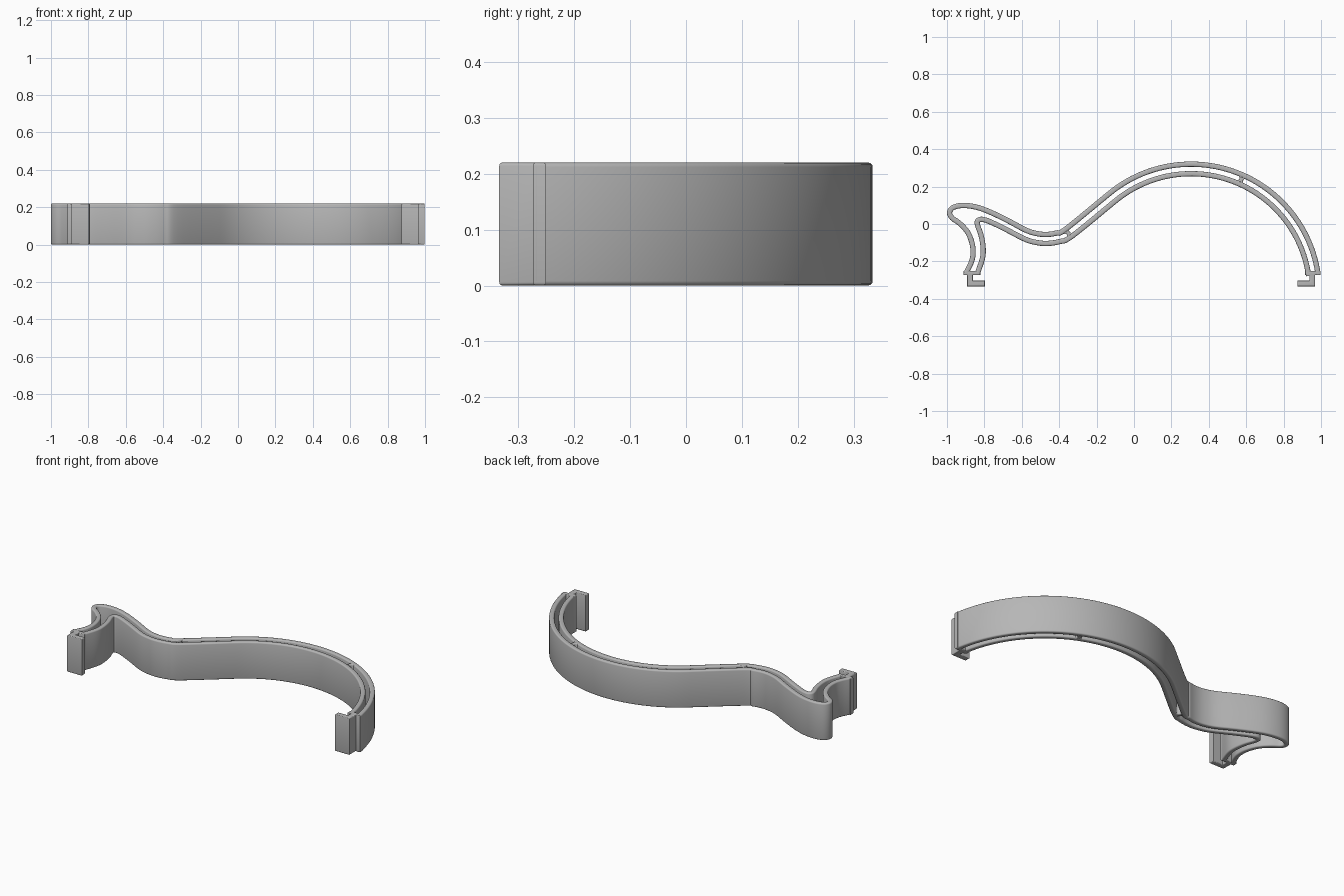
import bpy, bmesh, math
from mathutils import Vector

if "Cube" in bpy.data.objects:
    bpy.data.objects.remove(bpy.data.objects["Cube"], do_unlink=True)

HEIGHT, WALL, ROUND = 0.22, 0.028, 0.008
CENTRE = Vector((0.305, -0.366))
R_OUT, R_IN = 0.686, 0.635

grey = bpy.data.materials.new("plain grey")
grey.use_nodes = True
colour = (0.47, 0.47, 0.47, 1)
grey.diffuse_color = colour
grey.node_tree.nodes["Principled BSDF"].inputs["Base Color"].default_value = colour


def finish(name, bm):
    bmesh.ops.recalc_face_normals(bm, faces=bm.faces)
    mesh = bpy.data.meshes.new(name)
    bm.to_mesh(mesh)
    bm.free()
    obj = bpy.data.objects.new(name, mesh)
    bpy.context.collection.objects.link(obj)
    mesh.materials.append(grey)
    bpy.ops.object.select_all(action="DESELECT")
    obj.select_set(True)
    bpy.context.view_layer.objects.active = obj
    bpy.ops.object.shade_smooth_by_angle(angle=math.radians(35))


def polar(radius, degrees):
    a = math.radians(degrees)
    return CENTRE + radius * Vector((math.cos(a), math.sin(a)))


def smooth_path(points, steps=6):
    """Spline through the points."""
    p = [2 * points[0] - points[1]] + points + [2 * points[-1] - points[-2]]
    path = []
    for a, b, c, d in zip(p, p[1:], p[2:], p[3:]):
        for i in range(steps):
            t = i / steps
            path.append(0.5 * (2 * b + (c - a) * t + (2 * a - 5 * b + 4 * c - d) * t * t
                               + (3 * b - a - 3 * c + d) * t ** 3))
    return path + [points[-1]]


def section():
    """Rounded upright rectangle as (sideways, height) pairs."""
    w, h = WALL / 2 - ROUND, HEIGHT / 2 - ROUND
    ring = []
    for k, (sx, sz) in enumerate(((1, 1), (-1, 1), (-1, -1), (1, -1))):
        for i in range(4):
            a = math.radians(90 * k + 30 * i)
            ring.append((sx * w + ROUND * math.cos(a),
                         HEIGHT / 2 + sz * h + ROUND * math.sin(a)))
    return ring


def wall(name, radius, tail):
    """Large arc, then a curved tail, swept with the wall section."""
    path = [polar(radius, 8 + 122 * i / 48) for i in range(48)]
    path += smooth_path([polar(radius, 130)] + [Vector(t) for t in tail])
    bm = bmesh.new()
    rings = []
    for i, p in enumerate(path):
        d = path[min(i + 1, len(path) - 1)] - path[max(i - 1, 0)]
        side = Vector((-d.y, d.x)).normalized()
        rings.append([bm.verts.new((*(p + side * s), z)) for s, z in section()])
    for a, b in zip(rings, rings[1:]):
        for j in range(len(a)):
            k = (j + 1) % len(a)
            bm.faces.new((a[j], a[k], b[k], b[j]))
    bm.faces.new(rings[0])
    bm.faces.new(rings[-1])
    finish(name, bm)


def prism(name, outline):
    """Upright prism with rounded top and bottom rims."""
    bm = bmesh.new()
    base = bm.faces.new([bm.verts.new((x, y, 0)) for x, y in outline])
    top = bmesh.ops.extrude_face_region(bm, geom=[base], use_keep_orig=True)
    for v in top["geom"]:
        if isinstance(v, bmesh.types.BMVert):
            v.co.z = HEIGHT
    bmesh.ops.recalc_face_normals(bm, faces=bm.faces)
    rims = [e for e in bm.edges if abs(e.verts[0].co.z - e.verts[1].co.z) < 1e-5]
    bmesh.ops.bevel(bm, geom=rims, offset=0.006, segments=3, profile=0.5, affect="EDGES")
    finish(name, bm)


# Two parallel walls of the strap
wall("outer_wall", R_OUT, [
    (-.366, -.028), (-.414, -.048), (-.467, -.056), (-.521, -.051), (-.58, -.032),
    (-.676, .019), (-.772, .065), (-.847, .091), (-.916, .099), (-.967, .088),
    (-.986, .062), (-.973, .033), (-.932, .003), (-.889, -.045), (-.865, -.107),
    (-.861, -.166), (-.873, -.212), (-.898, -.262)])
wall("inner_wall", R_IN, [
    (-.33, -.064), (-.398, -.094), (-.467, -.104), (-.526, -.098), (-.585, -.08),
    (-.692, -.025), (-.772, .013), (-.814, .025), (-.836, .016), (-.836, -.008),
    (-.818, -.059), (-.807, -.123), (-.81, -.182), (-.836, -.262)])


# Cross webs that flare where they meet the walls
def web(name, start, end):
    start, end = Vector(start), Vector(end)
    across = (end - start).normalized()
    along = Vector((-across.y, across.x))
    left, right = [], []
    for i in range(9):
        t = i / 4 - 1
        half = 0.011 + 0.013 * (1 - math.sqrt(max(0, 1 - t * t)))
        p = (start + end) / 2 + across * t * 0.015
        left.append(p + along * half)
        right.append(p - along * half)
    prism(name, left + right[::-1])


web("front_web", polar(R_OUT, 66), polar(R_IN, 66))
web("dip_web", (-.368, -.031), (-.335, -.068))


# End caps with a neck and a hooked foot plate
def foot(name, x, inward, cap_out, cap_in):
    outline = [(cap_in, -.25), (cap_in, -.274), (.032, -.274), (.032, -.302),
               (.096, -.302), (.096, -.334), (0, -.334), (0, -.274),
               (-cap_out, -.274), (-cap_out, -.25)]
    prism(name, [(x + inward * u, y) for u, y in outline])


foot("left_foot", .969, -1, .029, .054)
foot("right_foot", -.893, 1, .019, .071)
